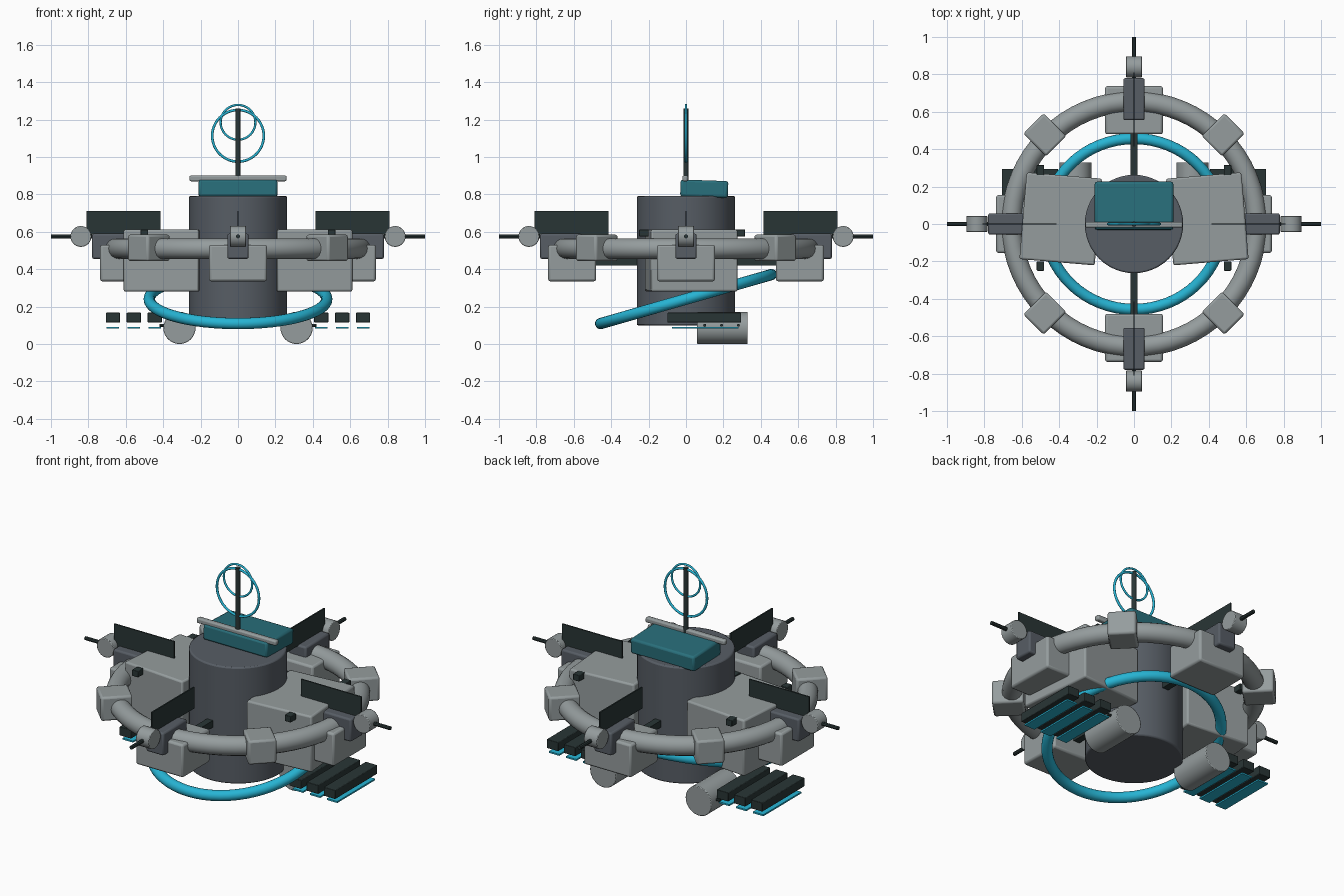
import bpy, math
from mathutils import Matrix, Vector

if "Cube" in bpy.data.objects:
    bpy.data.objects.remove(bpy.data.objects["Cube"])


def material(name, rgb):
    m = bpy.data.materials.new(name)
    m.diffuse_color = (*rgb, 1)
    m.use_nodes = True
    m.node_tree.nodes["Principled BSDF"].inputs["Base Color"].default_value = m.diffuse_color
    return m


GREY = material("light grey", (0.30, 0.335, 0.34))
SLATE = material("slate grey", (0.095, 0.11, 0.13))
DARK = material("dark green black", (0.022, 0.036, 0.036))
TEAL = material("teal", (0.022, 0.16, 0.20))
CYAN = material("bright cyan", (0.02, 0.46, 0.66))


def finish(name, mat, bevel=0):
    o = bpy.context.object
    o.name = name
    o.data.materials.append(mat)
    if bevel:
        b = o.modifiers.new("soft edges", 'BEVEL')
        b.width, b.segments, b.limit_method = bevel, 2, 'ANGLE'
    bpy.ops.object.shade_smooth_by_angle(angle=math.radians(35))
    return o


def box(name, lo, hi, mat, bevel=0, spin=0, tilt=0):
    """Box from its two corners, then turned about its own centre."""
    lo, hi = Vector(lo), Vector(hi)
    bpy.ops.mesh.primitive_cube_add(size=1, location=(lo + hi) / 2)
    o = bpy.context.object
    o.data.transform(Matrix.Diagonal((*(hi - lo), 1)))
    o.rotation_euler = (tilt, 0, spin)
    return finish(name, mat, bevel)


def rod(name, a, b, r, mat, sides=32, bevel=0):
    a, b = Vector(a), Vector(b)
    bpy.ops.mesh.primitive_cylinder_add(vertices=sides, radius=r, depth=(b - a).length,
                                        location=(a + b) / 2)
    o = bpy.context.object
    o.rotation_euler = (b - a).to_track_quat('Z', 'Y').to_euler()
    return finish(name, mat, bevel)


def hoop(name, z, major, minor, mat, tilt=0, segs=64):
    bpy.ops.mesh.primitive_torus_add(location=(0, 0, z), rotation=(tilt, 0, 0), major_radius=major,
                                     minor_radius=minor, major_segments=segs, minor_segments=16)
    return finish(name, mat)


def turn(o, angle):
    """Swing an object about the central axis."""
    bpy.context.view_layer.update()
    o.matrix_world = Matrix.Rotation(angle, 4, 'Z') @ o.matrix_world


# Central hub and the two rings
rod("hub", (0, 0, 0.10), (0, 0, 0.79), 0.263, SLATE, 48, 0.008)
hoop("outer_ring", 0.51, 0.655, 0.055, GREY)
hoop("tilted_ring", 0.24, 0.475, 0.03, CYAN, math.radians(16))

# Top housing, crossbar, mast and loop antennas
box("top_housing", (-0.21, -0.03, 0.785), (0.21, 0.225, 0.875), TEAL, 0.012, 0, math.radians(-2))
box("crossbar", (-0.26, -0.02, 0.87), (0.26, 0.012, 0.90), GREY, 0.008)
rod("mast", (0, 0, 0.79), (0, 0, 1.26), 0.014, DARK, 12)
hoop("large_loop", 1.113, 0.138, 0.007, CYAN, math.pi / 2, 48)
hoop("small_loop", 1.185, 0.093, 0.006, CYAN, math.pi / 2, 48)

# Four identical stations around the ring
for i in range(4):
    parts = [
        box("station_block", (0.48, -0.155, 0.335), (0.737, 0.155, 0.53), GREY, 0.012),
        box("station_saddle", (0.555, -0.057, 0.455), (0.78, 0.057, 0.59), SLATE, 0.01),
        rod("thruster", (0.84, -0.043, 0.575), (0.84, 0.043, 0.575), 0.056, GREY, 24, 0.004),
        rod("thruster_probe", (0.78, 0, 0.575), (1.0, 0, 0.575), 0.011, DARK, 8),
        box("upright_panel", (0.415, -0.004, 0.585), (0.81, 0.004, 0.712), DARK),
        box("spoke", (0.25, -0.02, 0.42), (0.50, 0.02, 0.46), DARK),
    ]
    clamp = box("ring_clamp", (0.588, -0.077, 0.443), (0.76, 0.077, 0.585), GREY, 0.012)
    for p in parts:
        turn(p, i * math.pi / 2)
    turn(clamp, (i + 0.5) * math.pi / 2)

# Mirrored side bodies and underslung equipment
for s in (-1, 1):
    def span(name, x0, x1, y0, y1, z0, z1, mat, bevel=0, spin=0):
        box(name, (min(s * x0, s * x1), y0, z0), (max(s * x0, s * x1), y1, z1), mat, bevel, spin)

    span("side_body", 0.19, 0.594, -0.205, 0.26, 0.28, 0.612, GREY, 0.01, s * math.radians(4.8))
    span("sensor_front", 0.48, 0.52, -0.25, -0.20, 0.575, 0.612, DARK, 0.003)
    span("sensor_rear", 0.48, 0.52, 0.26, 0.315, 0.575, 0.612, DARK, 0.003)
    rod("lower_tank", (s * 0.313, 0.06, 0.086), (s * 0.313, 0.33, 0.086), 0.086, GREY, 32, 0.004)
    for y in (0.1, 0.19, 0.28):
        rod("tank_pin", (s * 0.37, y, 0.1), (s * 0.42, y, 0.1), 0.008, DARK, 8)
    for k in range(3):
        x = 0.445 + 0.112 * k
        span("radiator_slat", x - 0.038, x + 0.038, -0.1, 0.295, 0.115, 0.167, DARK, 0.003)
        span("radiator_glow", x - 0.034, x + 0.034, -0.075, 0.28, 0.082, 0.091, CYAN)
